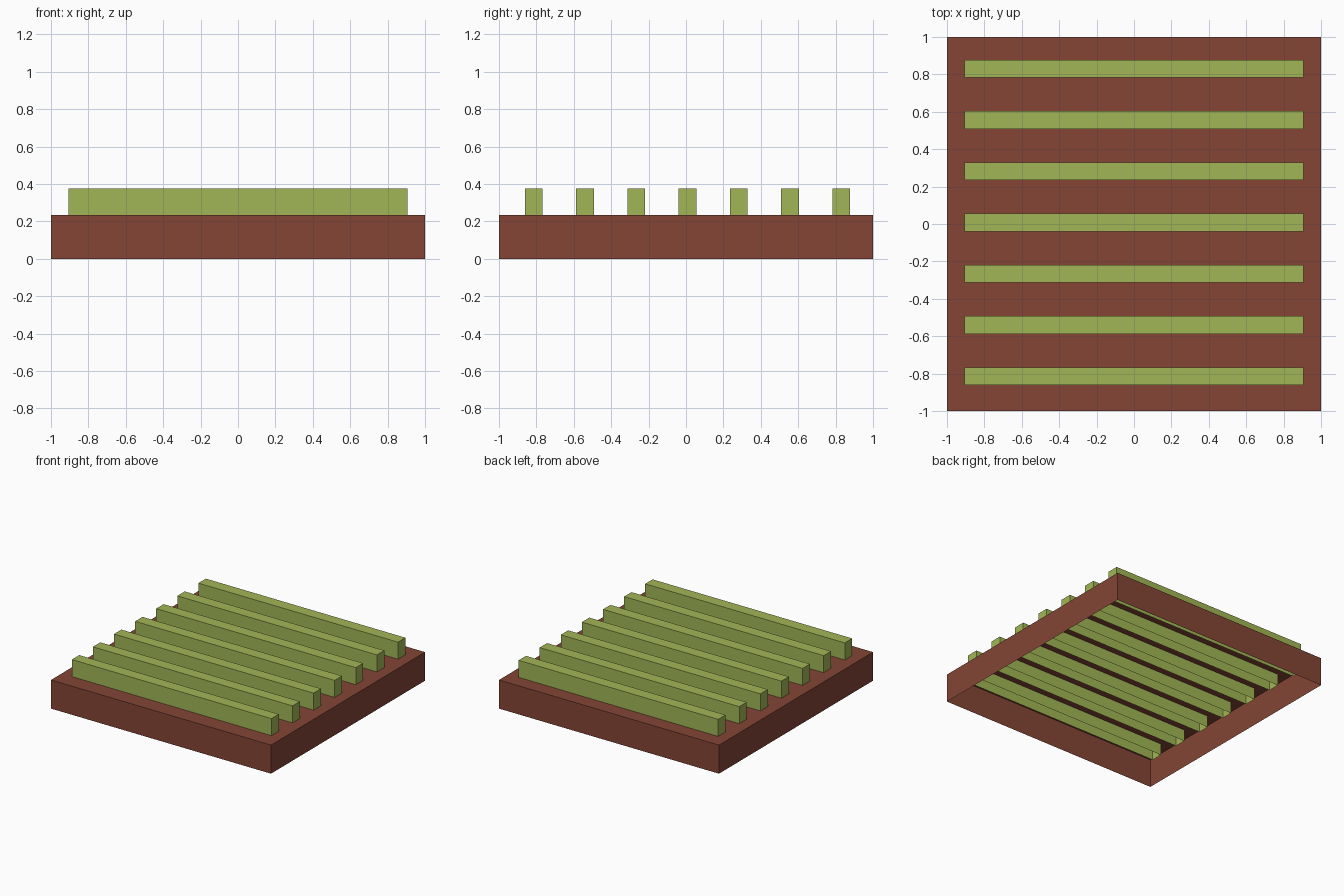
import bpy, bmesh

if "Cube" in bpy.data.objects:
    bpy.data.objects.remove(bpy.data.objects["Cube"])


def material(name, color):
    m = bpy.data.materials.new(name)
    m.diffuse_color = (*color, 1)
    m.use_nodes = True
    m.node_tree.nodes["Principled BSDF"].inputs["Base Color"].default_value = m.diffuse_color
    return m


def open_box(name, x, y, z0, z1, mat):
    """Thin shell box with no bottom face; x and y are (min, max)."""
    bm = bmesh.new()
    bmesh.ops.create_cube(bm, size=1)
    for v in bm.verts:
        v.co.x = x[1] if v.co.x > 0 else x[0]
        v.co.y = y[1] if v.co.y > 0 else y[0]
        v.co.z = z1 if v.co.z > 0 else z0
    bm.normal_update()
    bottom = [f for f in bm.faces if f.normal.z < -0.5]
    bmesh.ops.delete(bm, geom=bottom, context='FACES_ONLY')
    mesh = bpy.data.meshes.new(name)
    bm.to_mesh(mesh)
    bm.free()
    mesh.materials.append(mat)
    ob = bpy.data.objects.new(name, mesh)
    bpy.context.collection.objects.link(ob)


brown = material("soil brown", (0.231, 0.060, 0.036))
green = material("crop green", (0.362, 0.468, 0.093))

# Soil block, hollow from below
open_box("soil_bed", (-1, 1), (-1, 1), 0, 0.235, brown)

# Seven crop rows, sunk through the top of the soil
for i in range(-3, 4):
    yc = 0.008 + 0.274 * i
    open_box(f"crop_row_{i + 4}", (-0.907, 0.907),
             (yc - 0.048, yc + 0.048), 0.14, 0.375, green)
